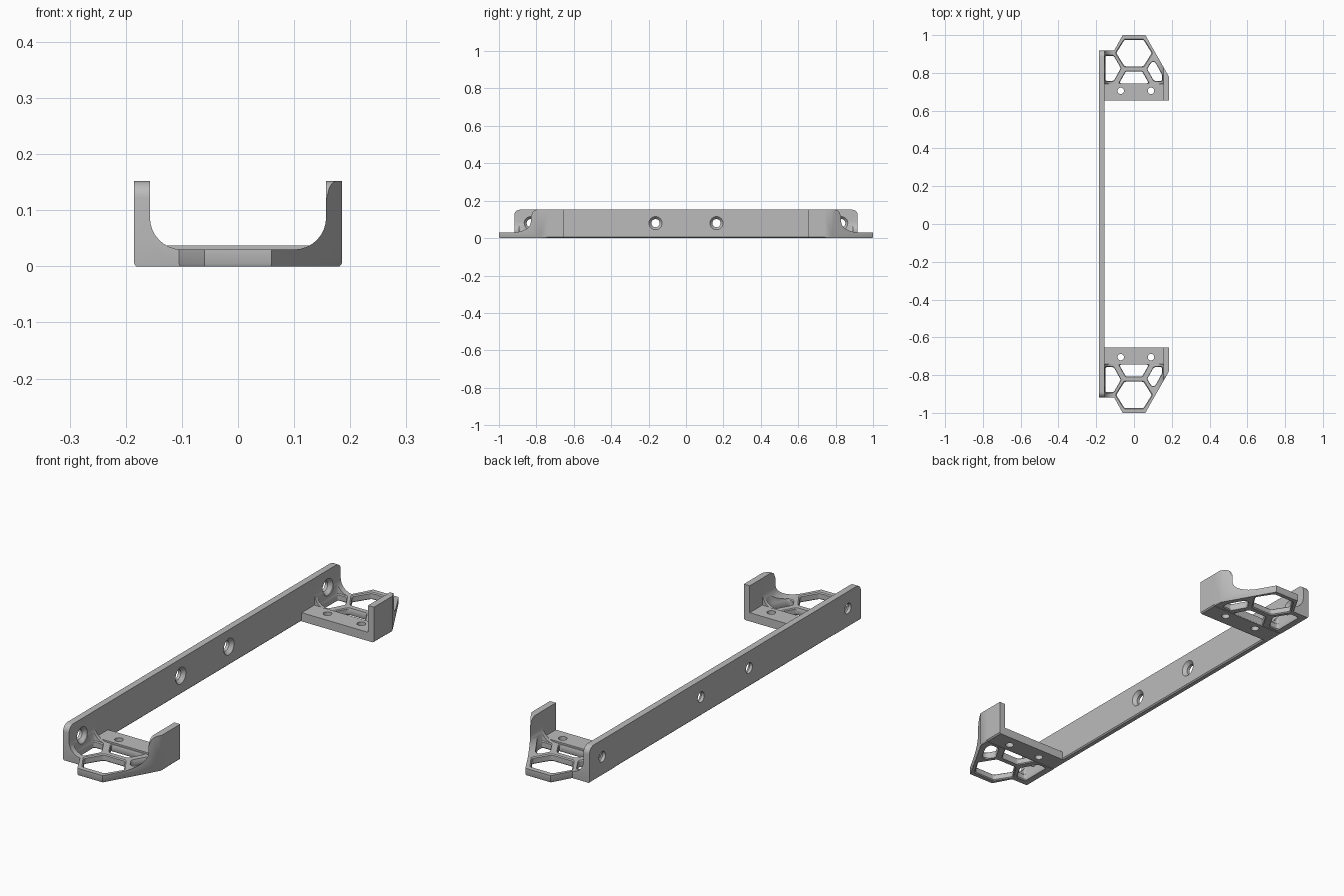
import bpy, bmesh, math
from mathutils import Vector

if "Cube" in bpy.data.objects:
    bpy.data.objects.remove(bpy.data.objects["Cube"], do_unlink=True)

grey = bpy.data.materials.new("plain grey")
grey.use_nodes = True
GREY = (0.5, 0.5, 0.5, 1)
grey.diffuse_color = GREY
grey.node_tree.nodes["Principled BSDF"].inputs["Base Color"].default_value = GREY

W, IN, TOP = 0.185, 0.157, 0.152      # outer half width, inner half width, wall height
FLOOR, BAR = 0.03, 0.037              # plate and cross bar thickness
Y0, Y1, YE = 0.655, 0.74, 0.918       # bar start, bar end, wall end


def prism(name, axis, pts, rings):
    """Loft a 2D outline along an axis; rings are (position, scale)."""
    place = {"x": lambda a, b, h: (h, a, b),
             "y": lambda a, b, h: (a, h, b),
             "z": lambda a, b, h: (a, b, h)}[axis]
    pts = [Vector(p) for p in pts]
    mid = sum(pts, Vector((0, 0))) / len(pts)
    bm = bmesh.new()
    loops = []
    for h, s in rings:
        flat = [mid + (p - mid) * s for p in pts]
        loops.append([bm.verts.new(place(p.x, p.y, h)) for p in flat])
    n = len(pts)
    for lo, hi in zip(loops, loops[1:]):
        for i in range(n):
            j = (i + 1) % n
            bm.faces.new((lo[i], lo[j], hi[j], hi[i]))
    bm.faces.new(loops[0])
    bm.faces.new(loops[-1])
    bmesh.ops.recalc_face_normals(bm, faces=bm.faces)
    mesh = bpy.data.meshes.new(name)
    bm.to_mesh(mesh)
    bm.free()
    mesh.materials.append(grey)
    ob = bpy.data.objects.new(name, mesh)
    bpy.context.collection.objects.link(ob)
    return ob


def arc(cx, cy, r, a0, a1, n=8):
    return [(cx + r * math.cos(math.radians(a0 + (a1 - a0) * i / n)),
             cy + r * math.sin(math.radians(a0 + (a1 - a0) * i / n))) for i in range(n + 1)]


def circle(cx, cy, r):
    return arc(cx, cy, r, 0, 360, 24)[:-1]


def rounded(pts, r, n=4):
    """Round the corners of a polygon."""
    pts = [Vector(p) for p in pts]
    out = []
    for i, p in enumerate(pts):
        a = p + (pts[i - 1] - p).normalized() * r
        b = p + (pts[(i + 1) % len(pts)] - p).normalized() * r
        for k in range(n + 1):
            t = k / n
            out.append(a * (1 - t) ** 2 + p * 2 * t * (1 - t) + b * t * t)
    return out


def bake(ob):
    dg = bpy.context.evaluated_depsgraph_get()
    mesh = bpy.data.meshes.new_from_object(ob.evaluated_get(dg))
    ob.modifiers.clear()
    ob.data = mesh


def cut(ob, tools, op="DIFFERENCE"):
    for tool in tools:
        mod = ob.modifiers.new("cut", "BOOLEAN")
        mod.operation, mod.solver, mod.object = op, "EXACT", tool
        bake(ob)
        bpy.data.objects.remove(tool, do_unlink=True)


def mirror_y(ob):
    mod = ob.modifiers.new("mirror", "MIRROR")
    mod.use_axis = (False, True, False)
    mod.use_mirror_merge = False
    bake(ob)


def screw_hole(y):
    # through hole with a countersink on the inner face
    return prism("screw_cutter", "x", circle(y, 0.08, 0.022),
                 [(-0.25, 1), (-0.172, 1), (-IN, 1.6), (-0.13, 1.6)])


def corner_cutter(end, r, x0, x1):
    # removes the upper outer corner of a side wall, leaving a round
    pts = arc(end - r, TOP - r, r, 0, 90)
    pts += [(end - r, TOP + 0.05), (end + 0.1, TOP + 0.05), (end + 0.1, TOP - r)]
    return prism("corner_cutter", "x", pts, [(x0, 1), (x1, 1)])


# Long rail
c = 0.005
rail = prism("long_rail", "y",
             [(-W, c), (-W + c, 0), (-IN - c, 0), (-IN, c), (-IN, TOP), (-W, TOP)],
             [(-Y0, 1), (Y0, 1)])
cut(rail, [screw_hole(0.163), screw_hole(-0.163)])

# Cross bars with upright sides
bar = prism("cross_bar", "y",
            [(-W, c), (-W + c, 0), (W - c, 0), (W, c), (W, TOP), (IN, TOP),
             (IN, BAR), (-IN, BAR), (-IN, TOP), (-W, TOP)], [(Y0, 1), (Y1, 1)])
cut(bar, [prism("bar_cutter", "z", circle(x, 0.705, 0.017), [(-0.05, 1), (0.1, 1)])
          for x in (-0.07, 0.09)])
mirror_y(bar)

# End brackets: a filleted channel trimmed to the plan outline
R = 0.057
right = arc(IN - R, FLOOR + R, R, 0, -90)
left = arc(-IN + R, FLOOR + R, R, 270, 180)
bracket = prism("end_bracket", "y",
                [(-W, -0.02), (W, -0.02), (W, TOP), (IN, TOP)] + right + left
                + [(-IN, TOP), (-W, TOP)], [(0.7, 1), (1.1, 1)])
outline = [(-W, Y1), (W, Y1), (W, 0.78), (0.06, 1.0), (-0.06, 1.0), (-0.105, YE), (-W, YE)]
cut(bracket, [prism("outline_cutter", "z", outline, [(0, 0.98), (c, 1), (0.3, 1)])], "INTERSECT")

# Openings in the bracket floor, eased at both edges
openings = [
    [(0.05, 0.975), (-0.05, 0.975), (-0.094, 0.905), (-0.05, 0.835), (0.05, 0.835), (0.094, 0.905)],
    [(-0.151, 0.89), (-0.107, 0.89), (-0.07, 0.825), (-0.107, 0.758), (-0.151, 0.758)],
    [(0.07, 0.82), (0.092, 0.857), (0.112, 0.857), (0.149, 0.79), (0.149, 0.758), (0.105, 0.758)],
    [(-0.043, 0.808), (0.043, 0.808), (0.078, 0.745), (-0.078, 0.745)],
]
cut(bracket, [prism("opening_cutter", "z", rounded(p, 0.009),
                    [(-0.05, 1.06), (0, 1.06), (0.004, 1), (0.026, 1), (FLOOR, 1.06), (0.2, 1.06)])
              for p in openings])
cut(bracket, [screw_hole(0.83),
              corner_cutter(YE, 0.03, -0.3, -0.12),
              corner_cutter(0.825, 0.03, 0.12, 0.3)])
mirror_y(bracket)

# Smooth fillets, crisp edges
for ob in bpy.context.view_layer.objects:
    ob.select_set(ob in (rail, bar, bracket))
bpy.context.view_layer.objects.active = rail
bpy.ops.object.shade_smooth_by_angle(angle=math.radians(30))
